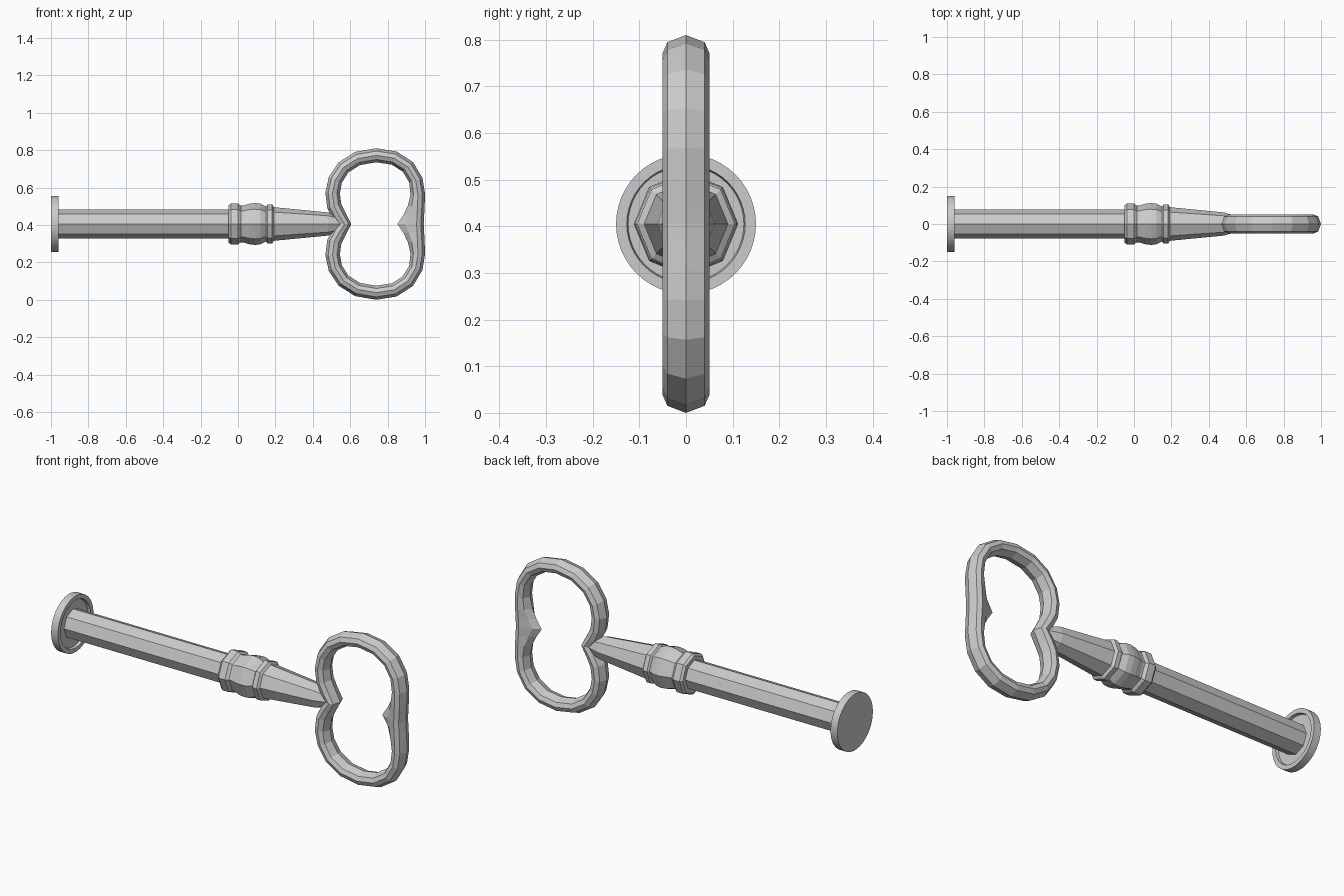
import bpy, bmesh
from math import sin, cos, tau
from mathutils import Vector

if "Cube" in bpy.data.objects:
    bpy.data.objects.remove(bpy.data.objects["Cube"])

ZC = 0.405  # height of the shaft axis


def finish(bm, name, smooth=False):
    bmesh.ops.recalc_face_normals(bm, faces=bm.faces)
    me = bpy.data.meshes.new(name)
    bm.to_mesh(me)
    bm.free()
    ob = bpy.data.objects.new(name, me)
    bpy.context.collection.objects.link(ob)
    if smooth:
        bpy.ops.object.select_all(action='DESELECT')
        ob.select_set(True)
        bpy.context.view_layer.objects.active = ob
        bpy.ops.object.shade_smooth_by_angle(angle=0.6)
    return ob


def bridge(bm, a, b):
    n = len(a)
    for i in range(n):
        j = (i + 1) % n
        bm.faces.new((a[i], a[j], b[j], b[i]))


def lathe_x(name, profile, sides, smooth=False):
    """Turn (x, radius) points around the shaft axis and cap both ends."""
    bm = bmesh.new()
    rings = [[bm.verts.new((x, r * cos(tau * i / sides), ZC + r * sin(tau * i / sides)))
              for i in range(sides)] for x, r in profile]
    for a, b in zip(rings, rings[1:]):
        bridge(bm, a, b)
    bm.faces.new(rings[0])
    bm.faces.new(rings[-1])
    return finish(bm, name, smooth)


# end disc with a raised rim
lathe_x("end_disc", [(-1, 0.15), (-0.96, 0.15), (-0.96, 0.127), (-0.975, 0.124)], 48, True)

# octagonal shaft
lathe_x("shaft", [(-0.985, 0.077), (-0.03, 0.077)], 8)

# ringed collar
lathe_x("collar", [(-0.05, 0.07), (-0.05, 0.1), (-0.038, 0.11), (0.0, 0.11), (0.015, 0.098),
                   (0.027, 0.098), (0.06, 0.108), (0.09, 0.112), (0.12, 0.109), (0.15, 0.094),
                   (0.158, 0.105), (0.182, 0.105), (0.193, 0.088)], 8)

# tapered neck running into the bow
lathe_x("neck", [(0.17, 0.092), (0.48, 0.062), (0.565, 0.036)], 8)

# bow handle: upper half of the centre line as (x, height, inner thickness)
half = [(0.57, 0, .036), (0.54, .045, .038), (0.514, .095, .04), (0.505, .165, .04),
        (0.52, .235, .038), (0.565, .303, .037), (0.64, .35, .037), (0.74, .367, .037),
        (0.835, .352, .037), (0.908, .305, .037), (0.95, .235, .037), (0.962, .16, .04),
        (0.96, .095, .052), (0.957, .045, .072), (0.955, 0, .102)]
loop = half + [(x, -z, t) for x, z, t in half[-2:0:-1]]
section = [(0, 1), (.04, .6), (.05, 0), (.04, -.6), (0, -1), (-.04, -.6), (-.05, 0), (-.04, .6)]
bm = bmesh.new()
rings = []
for k, (x, z, inner) in enumerate(loop):
    p, q = loop[k - 1], loop[(k + 1) % len(loop)]
    out = Vector((-(q[1] - p[1]), q[0] - p[0])).normalized()
    ring = []
    for y, r in section:
        d = r * (0.038 if r > 0 else inner)
        # the inner bump narrows towards its tip
        w = 1 if r >= 0 else min(1, 0.05 / inner) if inner > .05 else 1
        ring.append(bm.verts.new((x + out.x * d, y * w, ZC + z + out.y * d)))
    rings.append(ring)
for k in range(len(rings)):
    bridge(bm, rings[k - 1], rings[k])
finish(bm, "bow_handle")
